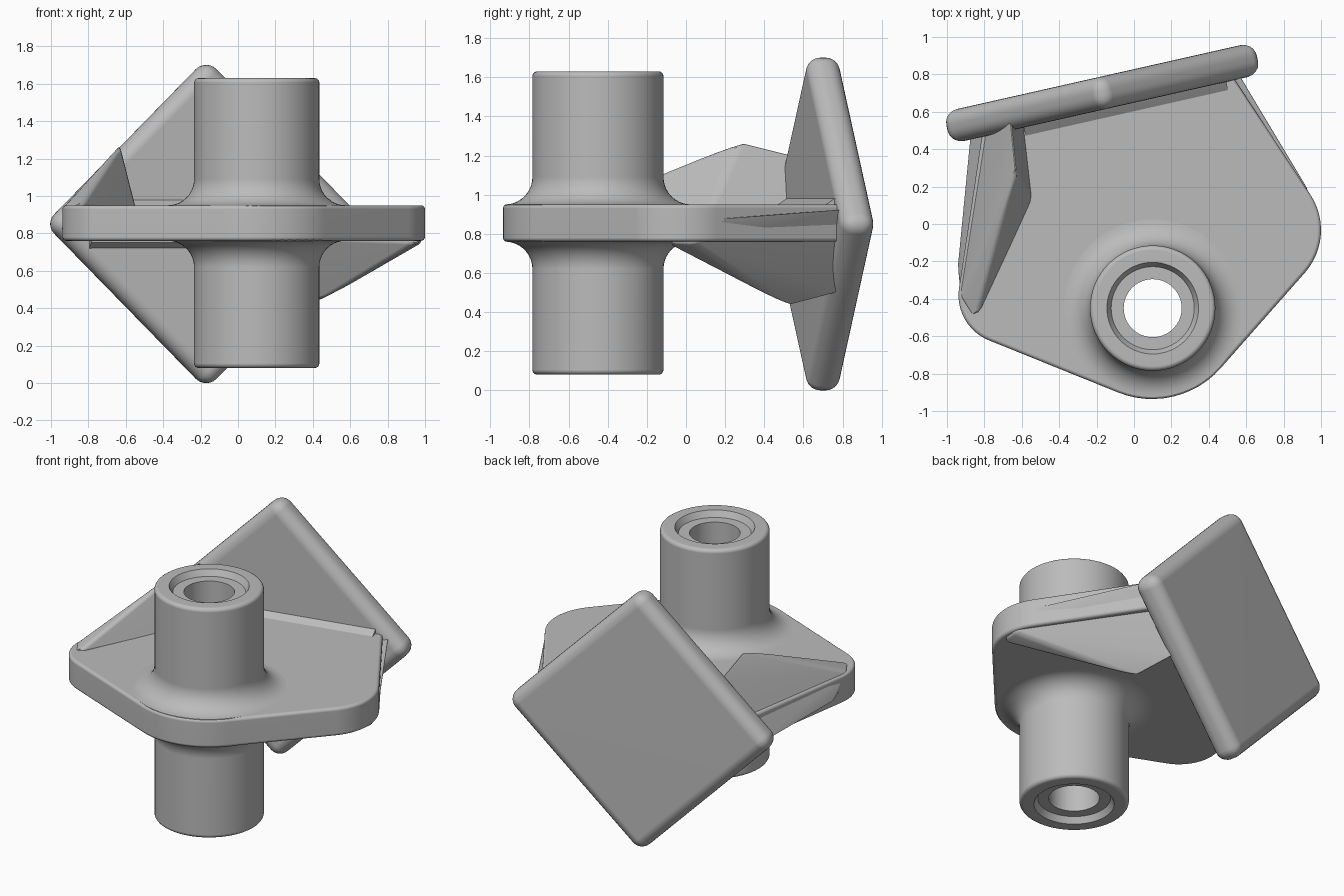
import bpy, bmesh, math
from mathutils import Vector, Matrix

cube = bpy.data.objects.get("Cube")
if cube:
    bpy.data.objects.remove(cube, do_unlink=True)

grey = bpy.data.materials.new("machined_grey")
grey.use_nodes = True
grey.diffuse_color = (0.5, 0.5, 0.5, 1)
grey.node_tree.nodes["Principled BSDF"].inputs["Base Color"].default_value = grey.diffuse_color

# Frame of the tilted square pad: local x along the pad, local y its normal
PAD = Matrix.Translation((-0.17, 0.7, 0.85)) @ Matrix.Rotation(math.radians(12.7), 4, 'Z')
HALF_TURN = PAD @ Matrix.Rotation(math.pi, 4, 'Y') @ PAD.inverted()
HUB = Vector((0.1, -0.45, 0.855))


def finish(name, bm, matrix=None, bevel=0.0, segments=4, cutter=None):
    """Turn a bmesh into a bevelled, smooth-shaded object."""
    if matrix:
        bmesh.ops.transform(bm, matrix=matrix, verts=bm.verts)
    bmesh.ops.recalc_face_normals(bm, faces=bm.faces)
    mesh = bpy.data.meshes.new(name)
    bm.to_mesh(mesh)
    bm.free()
    mesh.materials.append(grey)
    obj = bpy.data.objects.new(name, mesh)
    bpy.context.collection.objects.link(obj)
    bpy.ops.object.select_all(action='DESELECT')
    obj.select_set(True)
    bpy.context.view_layer.objects.active = obj
    if bevel:
        mod = obj.modifiers.new("round_edges", 'BEVEL')
        mod.width, mod.segments = bevel, segments
        mod.limit_method, mod.angle_limit = 'ANGLE', math.radians(28)
        bpy.ops.object.modifier_apply(modifier=mod.name)
    if cutter:
        mod = obj.modifiers.new("bore", 'BOOLEAN')
        mod.object, mod.operation, mod.solver = cutter, 'DIFFERENCE', 'EXACT'
        bpy.ops.object.modifier_apply(modifier=mod.name)
    bpy.ops.object.shade_smooth_by_angle(angle=math.radians(32))
    mod = obj.modifiers.new("clean_shading", 'WEIGHTED_NORMAL')
    mod.keep_sharp = True
    return obj


def hull(points):
    bm = bmesh.new()
    for p in points:
        bm.verts.new(p)
    result = bmesh.ops.convex_hull(bm, input=bm.verts)
    loose = [v for v in bm.verts if not v.link_faces]
    bmesh.ops.delete(bm, geom=loose, context='VERTS')
    return bm


def rounded_outline(corners, steps=12):
    """Corners are (x, y, radius); returns the outline with arcs."""
    out = []
    for i, (x, y, r) in enumerate(corners):
        p = Vector((x, y))
        a = (Vector(corners[i - 1][:2]) - p).normalized()
        b = (Vector(corners[(i + 1) % len(corners)][:2]) - p).normalized()
        half = a.angle(b) / 2
        centre = p + (a + b).normalized() * r / math.sin(half)
        start = p + a * r / math.tan(half) - centre
        turn = math.pi - 2 * half
        for k in range(steps + 1):
            t = turn * k / steps
            c, s = math.cos(t), math.sin(t)
            out.append(centre + Vector((start.x * c - start.y * s, start.x * s + start.y * c)))
    return out


# Hub: lathed sleeve with flared roots, rounded rims and a countersunk bore
half = [(0.475, 0.088)]
half += [(0.475 + 0.14 * math.cos(a), 0.235 + 0.14 * math.sin(a))
         for a in (math.radians(270 - 9 * k) for k in range(11))]
half += [(0.31 + 0.025 * math.cos(a), 0.75 + 0.025 * math.sin(a))
         for a in (math.radians(22.5 * k) for k in range(5))]
half += [(0.245, 0.775), (0.222, 0.735), (0.155, 0.735)]
profile = half + [(r, -z) for r, z in reversed(half)]
bm = bmesh.new()
ring = [bm.verts.new((r, 0, z)) for r, z in profile]
edges = [bm.edges.new((ring[i - 1], ring[i])) for i in range(len(ring))]
bmesh.ops.spin(bm, geom=ring + edges, cent=(0, 0, 0), axis=(0, 0, 1),
               angle=math.tau, steps=64, use_merge=True)
bmesh.ops.remove_doubles(bm, verts=bm.verts, dist=1e-5)
finish("hub", bm, Matrix.Translation(HUB))

# Helper that clears the web plate inside the hub
bm = bmesh.new()
bmesh.ops.create_cone(bm, cap_ends=True, segments=64, radius1=0.25, radius2=0.25, depth=1)
cutter = finish("bore_cutter", bm, Matrix.Translation(HUB))
cutter.hide_render = True

# Web plate joining the hub to the pad
corners = [(-0.966, -0.545, 0.26), (0.235, -1.03, 0.49), (1.088, -0.063, 0.345),
           (0.48, 0.86, 0.02), (-0.8, 0.56, 0.02)]
bm = bmesh.new()
face = bm.faces.new([bm.verts.new((p.x, p.y, 0.76)) for p in rounded_outline(corners)])
top = bmesh.ops.extrude_face_region(bm, geom=[face])["geom"]
bmesh.ops.translate(bm, vec=(0, 0, 0.19), verts=[g for g in top if isinstance(g, bmesh.types.BMVert)])
finish("web_plate", bm, bevel=0.022, cutter=cutter)
cutter.hide_set(True)

# Square pad standing on its corner
bm = bmesh.new()
bmesh.ops.create_cube(bm, size=1, matrix=Matrix.Rotation(math.pi / 4, 4, 'Y')
                      @ Matrix.Diagonal((1.246, 0.175, 1.246, 1)))
finish("square_pad", bm, PAD, bevel=0.074, segments=6)

# Gussets: raised on one side, hanging on the other, a half turn apart
gusset = [(-0.87, 0.52, 0.77), (-0.945, -0.25, 0.82), (-0.93, -0.4, 0.95), (-0.85, -0.54, 0.94),
          (-0.63, 0.28, 1.275), (-0.66, 0.58, 1.2), (-0.54, 0.12, 0.92), (-0.59, 0.56, 0.92)]
# Small welds where the plate meets the pad
weld = [PAD @ Vector((u, v, z)) for u in (-0.45, 0.66)
        for v, z in ((-0.07, 0.08), (-0.07, 0.14), (-0.095, 0.125), (-0.135, 0.098), (-0.135, 0.08))]
for side, matrix in (("upper", None), ("lower", HALF_TURN)):
    finish(side + "_gusset", hull(gusset), matrix, bevel=0.025, segments=3)
    finish(side + "_weld", hull(weld), matrix)
